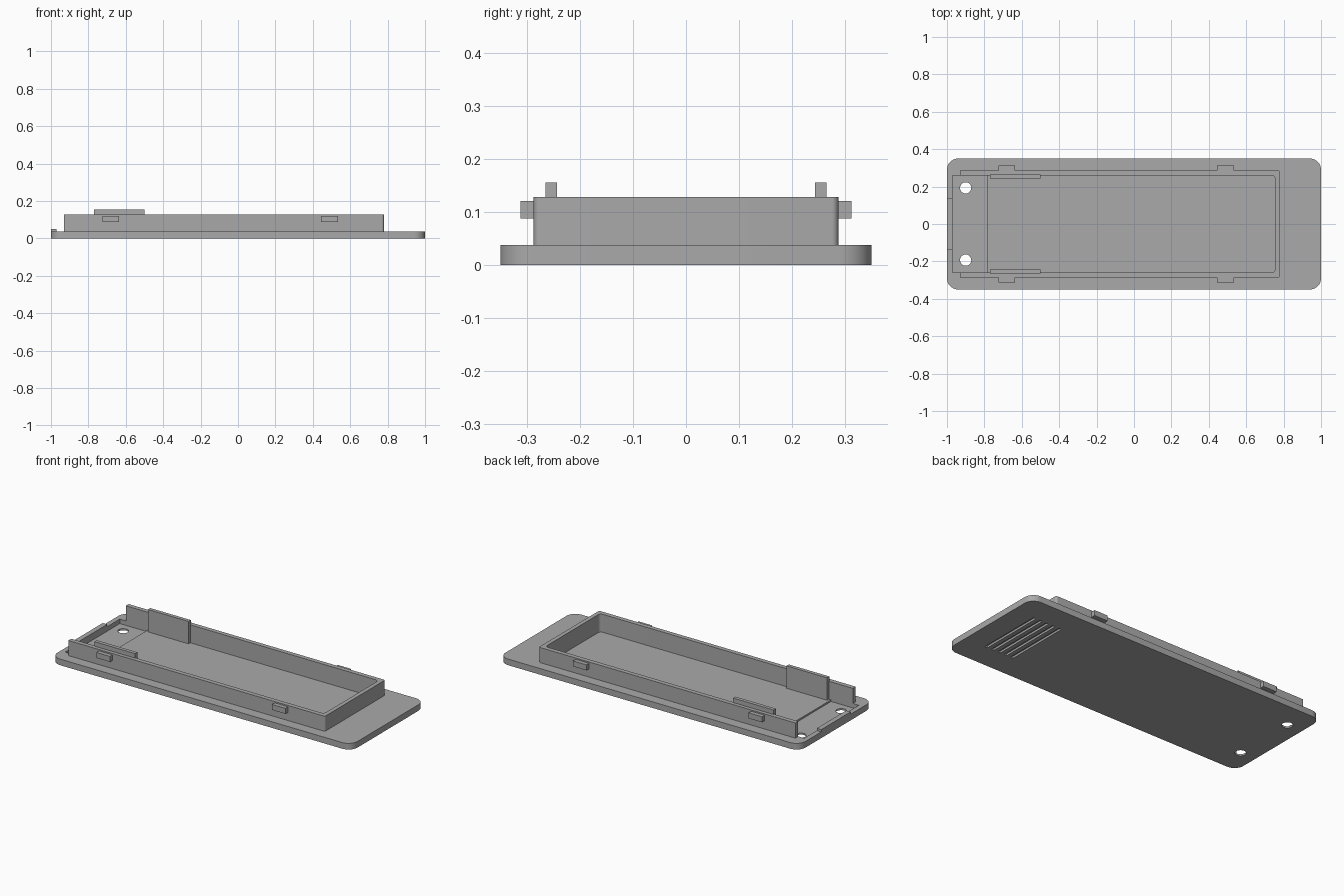
import bpy, bmesh, math
from mathutils import Vector

cube = bpy.data.objects.get("Cube")
if cube:
    bpy.data.objects.remove(cube, do_unlink=True)

grey = bpy.data.materials.new("plain grey plastic")
grey.use_nodes = True
COLOUR = (0.4, 0.4, 0.4, 1)
grey.diffuse_color = COLOUR
grey.node_tree.nodes["Principled BSDF"].inputs["Base Color"].default_value = COLOUR


def rounded(corners, steps=8):
    """Outline from (x, y, radius) corners, with each corner rounded by an arc."""
    out = []
    for i, (x, y, r) in enumerate(corners):
        p = Vector((x, y))
        if r == 0:
            out.append(p)
            continue
        a = (Vector(corners[i - 1][:2]) - p).normalized() * r
        b = (Vector(corners[(i + 1) % len(corners)][:2]) - p).normalized() * r
        for k in range(steps + 1):
            t = math.pi / 2 * k / steps
            out.append(p + a * (1 - math.sin(t)) + b * (1 - math.cos(t)))
    return out


def prism(name, outline, z0, z1):
    bm = bmesh.new()
    face = bm.faces.new([bm.verts.new((p[0], p[1], z0)) for p in outline])
    top = bmesh.ops.extrude_face_region(bm, geom=[face])["geom"]
    bmesh.ops.translate(bm, vec=(0, 0, z1 - z0),
                        verts=[v for v in top if isinstance(v, bmesh.types.BMVert)])
    bmesh.ops.recalc_face_normals(bm, faces=bm.faces)
    mesh = bpy.data.meshes.new(name)
    bm.to_mesh(mesh)
    bm.free()
    mesh.materials.append(grey)
    obj = bpy.data.objects.new(name, mesh)
    bpy.context.collection.objects.link(obj)
    return obj


def box(name, x0, x1, y0, y1, z0, z1):
    return prism(name, [(x0, y0), (x1, y0), (x1, y1), (x0, y1)], z0, z1)


def activate(obj):
    bpy.ops.object.select_all(action='DESELECT')
    obj.select_set(True)
    bpy.context.view_layer.objects.active = obj


def cut(target, cutter):
    mod = target.modifiers.new("cut", 'BOOLEAN')
    mod.operation = 'DIFFERENCE'
    mod.solver = 'EXACT'
    mod.object = cutter
    activate(target)
    bpy.ops.object.modifier_apply(modifier=mod.name)
    bpy.data.objects.remove(cutter, do_unlink=True)


PLATE, FLOOR, LOW, RIM = 0.037, 0.02, 0.01, 0.128
IN_Y, OUT_Y = 0.26, 0.287

# Base plate with rounded corners
R = 0.06
plate = prism("base_plate", rounded([(-1, -0.35, R), (1, -0.35, R),
                                     (1, 0.35, R), (-1, 0.35, R)]), 0, PLATE)

# Sunken floor, and the deeper pocket at the open end
r = 0.02
cut(plate, prism("floor_cutter", rounded([(-0.8, -IN_Y, 0), (0.755, -IN_Y, r),
                                          (0.755, IN_Y, r), (-0.8, IN_Y, 0)]), FLOOR, 0.1))
cut(plate, box("pocket_cutter", -0.97, -0.785, -IN_Y, IN_Y, LOW, 0.1))

# Screw holes
for y in (-0.193, 0.193):
    ring = [(-0.9 + 0.03 * math.cos(math.tau * i / 32),
             y + 0.03 * math.sin(math.tau * i / 32)) for i in range(32)]
    cut(plate, prism("hole_cutter", ring, -0.1, 0.1))

# Grip grooves on the underside
for i in range(5):
    x = 0.68 + 0.044 * i
    cut(plate, box("groove_cutter", x - 0.009, x + 0.009, -0.2, 0.2, -0.1, 0.012))

# Upright wall, open at one end
o = 0.012
wall = prism("rim_wall", rounded([
    (-0.93, -OUT_Y, 0), (0.78, -OUT_Y, o), (0.78, OUT_Y, o), (-0.93, OUT_Y, 0),
    (-0.93, IN_Y, 0), (0.755, IN_Y, r), (0.755, -IN_Y, r), (-0.93, -IN_Y, 0)]), PLATE, RIM)

for obj in (plate, wall):
    activate(obj)
    bpy.ops.object.shade_smooth_by_angle(angle=math.radians(30))

# Raised stop at the open end
box("end_stop", -1, -0.97, -0.14, 0.14, PLATE - 0.005, 0.051)

# Inner guide panels and outer snap clips on both long sides
for side, s in (("front", -1), ("back", 1)):
    ys = sorted((s * 0.243, s * 0.265))
    box(side + "_guide_panel", -0.77, -0.5, *ys, FLOOR, 0.155)
    ys = sorted((s * 0.28, s * 0.312))
    for end, x in (("right", -0.68), ("left", 0.49)):
        box(f"{side}_{end}_snap_clip", x - 0.045, x + 0.045, *ys, 0.087, 0.12)
